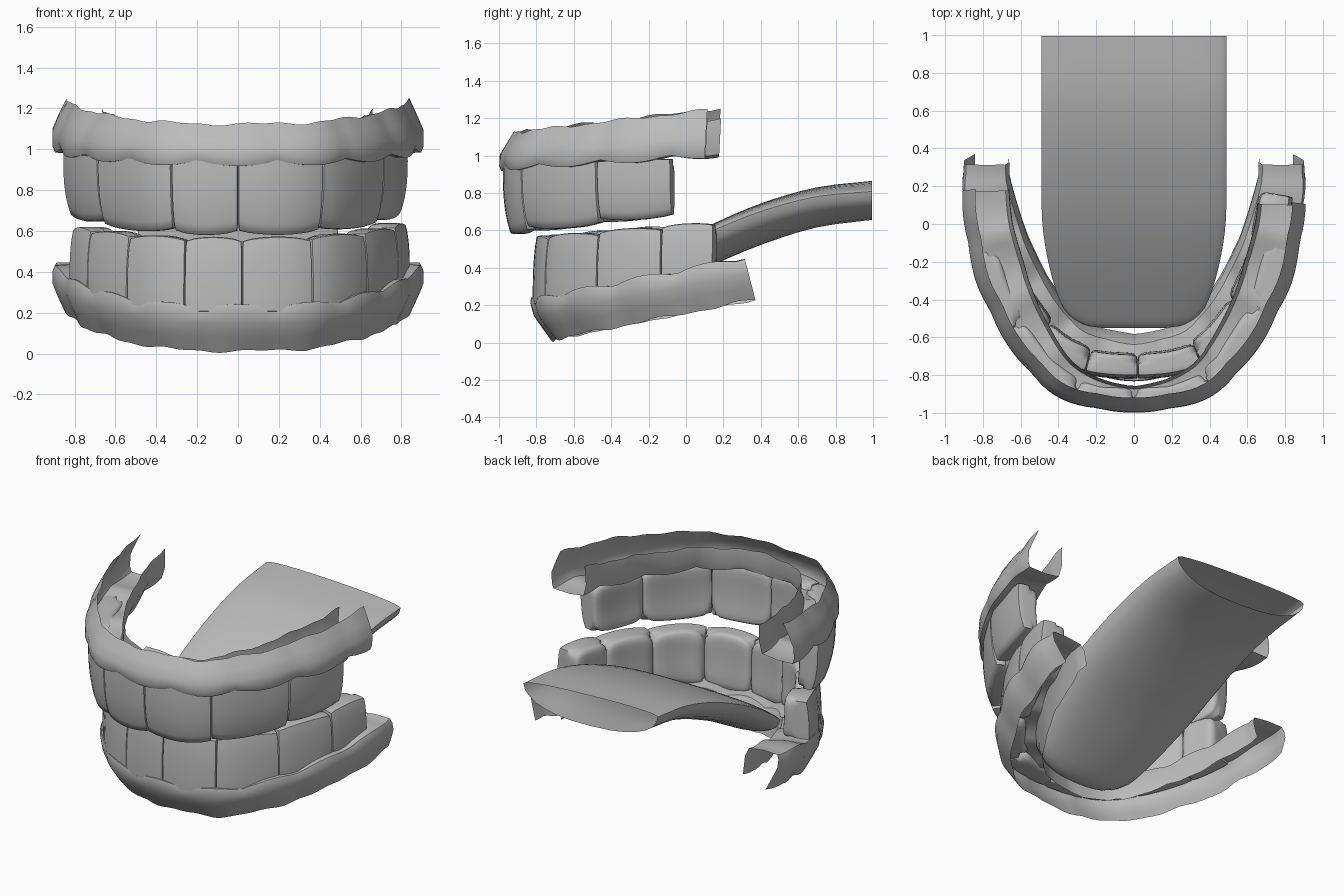
import bpy, bmesh, math
from mathutils import Vector

cube = bpy.data.objects.get("Cube")
if cube:
    bpy.data.objects.remove(cube, do_unlink=True)

grey = bpy.data.materials.new("plain grey")
grey.use_nodes = True
COLOUR = (0.5, 0.5, 0.5, 1)
grey.diffuse_color = COLOUR
grey.node_tree.nodes["Principled BSDF"].inputs["Base Color"].default_value = COLOUR


def finish(name, bm, angle=40):
    bmesh.ops.recalc_face_normals(bm, faces=bm.faces)
    mesh = bpy.data.meshes.new(name)
    bm.to_mesh(mesh)
    bm.free()
    obj = bpy.data.objects.new(name, mesh)
    bpy.context.collection.objects.link(obj)
    mesh.materials.append(grey)
    bpy.ops.object.select_all(action='DESELECT')
    obj.select_set(True)
    bpy.context.view_layer.objects.active = obj
    bpy.ops.object.shade_smooth_by_angle(angle=math.radians(angle))


def spline(pts, steps=8):
    """Smooth curve through points."""
    pts = [Vector(p) for p in pts]
    ext = [2 * pts[0] - pts[1]] + pts + [2 * pts[-1] - pts[-2]]
    out = []
    for a, b, c, d in zip(ext, ext[1:], ext[2:], ext[3:]):
        for i in range(steps):
            t = i / steps
            out.append(b + (c - a) * t / 2 + (2 * a - 5 * b + 4 * c - d) * t**2 / 2
                       + (3 * b - a - 3 * c + d) * t**3 / 2)
    return out + [pts[-1]]


class Arch:
    """Horseshoe curve, measured by distance s from its front middle."""
    def __init__(self, half):
        self.pts = spline([(-x, y) for x, y in half[:0:-1]] + half)
        self.cum = [0]
        for a, b in zip(self.pts, self.pts[1:]):
            self.cum.append(self.cum[-1] + (b - a).length)
        self.length = self.cum[-1] / 2

    def at(self, s):
        s += self.length
        i = 0
        while i < len(self.pts) - 2 and self.cum[i + 1] < s:
            i += 1
        a, b = self.pts[i], self.pts[i + 1]
        d = (b - a).normalized()
        return a + d * (s - self.cum[i]), Vector((-d.y, d.x))


def loft(bm, rings, closed=False):
    rows = [[bm.verts.new(p) for p in r] for r in rings]
    n = len(rows[0])
    for a, b in zip(rows, rows[1:]):
        for i in range(n if closed else n - 1):
            j = (i + 1) % n
            bm.faces.new((a[i], a[j], b[j], b[i]))
    return rows


def gum(name, arch, s0, s1, width, base, rim, lean, shear, pitch):
    """Open channel: closed at the base against the teeth, open at the rim."""
    profile = [(lean, 1), (lean * 0.45, 0.7), (0, 0.42), (0, 0.12), (0.012, 0),
               (0.5, -0.01), (0.92, 0.05), (1, 0.35), (0.98, 0.8)]
    rings = []
    count = 72
    for k in range(count + 1):
        s = s0 + (s1 - s0) * k / count
        p, n = arch.at(s)
        w = width(abs(s) / arch.length)
        bump = abs(math.cos(math.pi * s / pitch))
        wobble = 0.006 * math.sin(s * 13) + 0.004 * math.sin(s * 29 + 1)
        zb, zr = base(p.y), rim(p.y)
        ring = []
        for i, (u, v) in enumerate(profile):
            depth = u + 0.012 * (1 - bump) if i < 5 else u * w
            z = zb + (zr - zb) * v
            if v < 0.2:
                z += (zr - zb) * 0.12 * (1 - bump)
            if v > 0.75:
                z += wobble
            q = p + n * depth
            ring.append((q.x, q.y + shear * abs(z - zb), z))
        rings.append(ring)
    bm = bmesh.new()
    loft(bm, rings)
    finish(name, bm, 45)


def tooth(name, arch, s0, s1, depth_tip, depth_root, root, tip, tuck):
    """Block bent to the arch: flush outside, rounded inside."""
    bm = bmesh.new()
    bmesh.ops.create_cube(bm, size=2)
    bmesh.ops.subdivide_edges(bm, edges=bm.edges[:], cuts=7, use_grid_fill=True)
    s, width = (s0 + s1) / 2, s1 - s0
    mid, _ = arch.at(s)
    for v in bm.verts:
        power = 6 if v.co.y > 0 else 30
        c = v.co / sum(abs(a)**power for a in v.co)**(1 / power)
        h = (c.z + 1) / 2
        t = s + c.x * width / 2
        p, n = arch.at(t)
        depth = depth_root + (depth_tip - depth_root) * h
        # the left side of the row sits a little further in
        inset = 0.02 + 0.035 * max(0, t - 0.3)
        q = p + n * (inset + tuck * h**3 + depth * (c.y + 1) / 2)
        z0 = root(p.y)
        z1 = tip(0.5 * mid.y + 0.5 * p.y)
        z = z0 + (z1 - z0) * h
        # slightly domed biting edge
        z -= (z1 - z0) * 0.05 * h * c.x**2
        v.co = (q.x, q.y, z)
    finish(name, bm, 60)


def row(prefix, arch, seams, root, tip, tuck, thin, thick):
    for i, (a, b) in enumerate(zip(seams, seams[1:])):
        d = thin + (thick - thin) * min(1, abs(a + b) / 2.4)
        tooth(f"{prefix}_tooth_{i + 1}", arch, a, b, d, d + 0.03, root, tip, tuck)


# Upper jaw
upper = Arch([(0, -1.0), (0.26, -0.975), (0.49, -0.86), (0.685, -0.62),
              (0.815, -0.37), (0.885, -0.12), (0.905, 0.02), (0.91, 0.17)])
gum("upper_gum", upper, -upper.length, upper.length - 0.07,
    lambda f: 0.135 + 0.115 * min(1, 1.4 * f) + 0.03 * math.sin(math.pi * f),
    lambda y: 0.92 + 0.06 * (y + 0.97), lambda y: 1.13 + 0.11 * (y + 0.95),
    0.07, 0.05, 0.4)
row("upper", upper, [-1.34, -0.87, -0.34, 0, 0.45, 0.97, 1.4],
    lambda y: 0.96 + 0.03 * (y + 0.9), lambda y: 0.585 + 0.11 * (y + 0.95),
    0.04, 0.085, 0.12)

# Lower jaw
lower = Arch([(0, -0.84), (0.26, -0.815), (0.475, -0.715), (0.665, -0.5),
              (0.8, -0.25), (0.87, -0.02), (0.91, 0.18), (0.91, 0.31)])
gum("lower_gum", lower, -lower.length, lower.length,
    lambda f: 0.215 + 0.035 * min(1, 1.6 * f) + 0.035 * math.sin(math.pi * f),
    lambda y: 0.25 + 0.195 * (y + 0.8), lambda y: 0.02 + 0.19 * (y + 0.8),
    0.06, 0.26, 0.36)
row("lower", lower, [-1.22, -0.97, -0.62, -0.27, 0.02, 0.385, 0.79, 1.18, 1.47],
    lambda y: 0.21 + 0.2 * (y + 0.8), lambda y: 0.575 + 0.08 * (y + 0.8),
    0.02, 0.11, 0.16)

# Tongue: (y, half width, top height, thickness)
stations = [(-0.55, 0.17, 0.18, 0.05), (-0.53, 0.27, 0.21, 0.11), (-0.45, 0.37, 0.27, 0.16),
            (-0.28, 0.435, 0.39, 0.19), (-0.05, 0.48, 0.535, 0.21), (0.16, 0.49, 0.645, 0.22),
            (0.42, 0.49, 0.755, 0.22), (0.7, 0.49, 0.835, 0.21), (0.995, 0.49, 0.87, 0.2)]
rings = []
for y, w, top, thick in spline(stations, 3):
    ring = []
    for k in range(28):
        a = 2 * math.pi * k / 28
        c, s = math.cos(a), math.sin(a)
        x = w * math.copysign(abs(c)**0.8, c)
        # shallow crown above, deep belly below, slight roll towards the throat
        z = top - thick * 0.15 + s * thick * (0.15 if s > 0 else 0.85)
        ring.append((x, y, z - 0.04 * (x + 0.3) * max(0, y)))
    rings.append(ring)
# closed at the tip, open at the throat
bm = bmesh.new()
rows = loft(bm, rings, closed=True)
bm.faces.new(rows[0])
finish("tongue", bm, 50)
